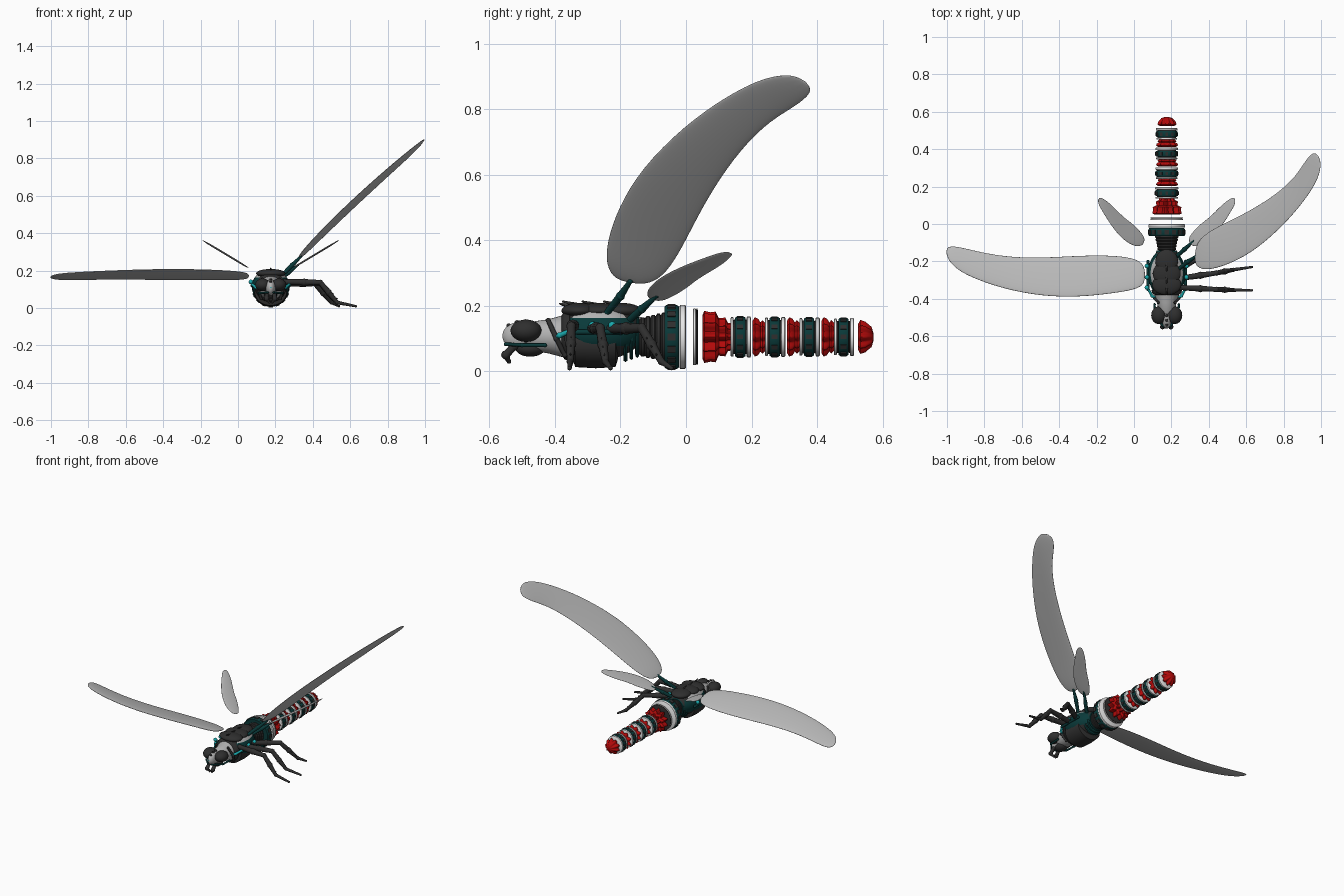
import bpy, bmesh, math
from mathutils import Vector, Matrix

default_cube = bpy.data.objects.get("Cube")
if default_cube:
    bpy.data.objects.remove(default_cube, do_unlink=True)

AXIS_X, AXIS_Z = 0.175, 0.105   # body axis


def material(name, red, green, blue):
    mat = bpy.data.materials.new(name)
    mat.use_nodes = True
    color = (red, green, blue, 1)
    mat.diffuse_color = color
    mat.node_tree.nodes["Principled BSDF"].inputs["Base Color"].default_value = color
    return mat


DARK = material("dark shell", .028, .028, .028)
TEAL = material("dark teal", .003, .042, .042)
CYAN = material("bright cyan", .01, .4, .42)
RED = material("deep red", .45, .003, .003)
WHITE = material("white", .95, .95, .95)
SILVER = material("light grey", .45, .45, .45)
WING = material("wing grey", .5, .5, .5)


def finish(name, bm, mats, rule=None, angle=40):
    """Turn a bmesh into a named, smooth shaded object."""
    bmesh.ops.recalc_face_normals(bm, faces=bm.faces[:])
    for face in bm.faces:
        face.smooth = True
        if rule:
            face.material_index = rule(face.calc_center_median())
    mesh = bpy.data.meshes.new(name)
    bm.to_mesh(mesh)
    bm.free()
    mesh.set_sharp_from_angle(angle=math.radians(angle))
    for mat in mats:
        mesh.materials.append(mat)
    obj = bpy.data.objects.new(name, mesh)
    bpy.context.collection.objects.link(obj)
    return obj


def skin(bm, rings):
    """Bridge rings of points and cap both ends."""
    rows = [[bm.verts.new(p) for p in ring] for ring in rings]
    count = len(rows[0])
    for a, b in zip(rows, rows[1:]):
        for i in range(count):
            j = (i + 1) % count
            bm.faces.new((a[i], a[j], b[j], b[i]))
    bm.faces.new(rows[0])
    bm.faces.new(rows[-1])


def lathe(name, profile, mat, z=AXIS_Z, wide=1, tall=1, lobes=0, fold=0, sides=32):
    """Revolve (y, radius) pairs around the body axis, optionally pleated."""
    bm = bmesh.new()
    rings = []
    for y, r in profile:
        ring = []
        for i in range(sides):
            t = math.tau * i / sides
            q = r * (1 + fold * math.cos(lobes * t))
            ring.append((AXIS_X + wide * q * math.cos(t), y, z + tall * q * math.sin(t)))
        rings.append(ring)
    skin(bm, rings)
    return finish(name, bm, [mat])


def band(name, start, end, r, mat):
    """Ring with bevelled rims."""
    e = (end - start) * .15
    return lathe(name, [(start, r * .95), (start + e, r), (end - e, r), (end, r * .95)], mat)


def ball(name, center, radii, mats, rule=None):
    bm = bmesh.new()
    bmesh.ops.create_uvsphere(bm, u_segments=32, v_segments=24, radius=1,
                              matrix=Matrix.Translation(center) @ Matrix.Diagonal((*radii, 1)))
    return finish(name, bm, mats, rule)


def limb(name, points, radii, mat, sides=10):
    """Tapered links with a round joint at each point."""
    bm = bmesh.new()
    points = [Vector(p) for p in points]
    for a, b, ra, rb in zip(points, points[1:], radii, radii[1:]):
        turn = (b - a).to_track_quat('Z', 'Y').to_matrix().to_4x4()
        bmesh.ops.create_cone(bm, cap_ends=True, segments=sides, radius1=ra, radius2=rb,
                              depth=(b - a).length, matrix=Matrix.Translation((a + b) / 2) @ turn)
    for p, r in zip(points, radii):
        bmesh.ops.create_uvsphere(bm, u_segments=sides, v_segments=6, radius=r * 1.15,
                                  matrix=Matrix.Translation(p))
    return finish(name, bm, [mat])


def studs(name, y, r, count, size, mat):
    """Blocks set around a ring."""
    bm = bmesh.new()
    for i in range(count):
        spin = Matrix.Rotation(math.tau * i / count, 4, 'Y')
        place = Matrix.Translation((AXIS_X, y, AXIS_Z)) @ spin @ Matrix.Translation((0, 0, r))
        bmesh.ops.create_cube(bm, size=1, matrix=place @ Matrix.Diagonal((*size, 1)))
    return finish(name, bm, [mat])


def wing(name, stations, half):
    """Thin lens section swept through (leading, trailing) pairs."""
    pairs = [(Vector(a), Vector(b)) for a, b in stations]
    span = (pairs[-1][0] + pairs[-1][1] - pairs[0][0] - pairs[0][1]).normalized()
    chord = pairs[len(pairs) // 2]
    up = span.cross(chord[1] - chord[0]).normalized()
    rings = []
    for k, (a, b) in enumerate(pairs):
        h = half * (.4 if k in (0, len(pairs) - 1) else 1)
        rings.append([(a + b) / 2 + (a - b) / 2 * math.cos(t) + up * h * math.sin(t)
                      for t in (math.tau * i / 12 for i in range(12))])
    bm = bmesh.new()
    skin(bm, rings)
    obj = finish(name, bm, [WING], angle=180)
    obj.modifiers.new("smooth", 'SUBSURF').levels = 2
    obj.modifiers["smooth"].render_levels = 2


# Large wings: left one raised, right one level
raised = [(-.215, .275, -.125, .262), (-.25, .325, -.068, .285), (-.245, .4, -.018, .355),
          (-.212, .5, .03, .45), (-.142, .62, .09, .56), (-.01, .75, .17, .675),
          (.115, .838, .26, .765), (.24, .903, .352, .815), (.34, .908, .395, .862)]
reach = lambda z: .335 + .95 * (z - .28) + .21 * (z - .28) ** 2
stations = []
for k, (a, b, c, d) in enumerate(raised):
    tilt = .01 + .018 * math.sin(math.pi * k / 8)
    stations.append(((reach(b) - tilt, a, b), (reach(d) + tilt, c, d)))
wing("left_large_wing", stations, .008)
level = [(.06, -.31, -.235), (.03, -.35, -.185), (-.1, -.374, -.162), (-.3, -.397, -.164),
         (-.5, -.39, -.178), (-.7, -.35, -.172), (-.87, -.29, -.136), (-.965, -.235, -.113),
         (-1.005, -.17, -.125)]
stations = []
for x, a, b in level:
    z, tilt = .18 - .04 * (x + .4) ** 2, .13 * (b - a)
    stations.append(((x, a, z + tilt), (x, b, z - tilt)))
wing("right_large_wing", stations, .01)

# Small wings, mirrored
small = [(.122, -.112, .116, -.075), (.162, -.126, .135, -.045), (.214, -.1, .18, .003),
         (.256, -.063, .23, .037), (.302, -.003, .282, .092), (.333, .048, .32, .125),
         (.373, .115, .363, .15)]
for side, label in ((1, "left"), (-1, "right")):
    lift = lambda u, y: (AXIS_X + side * u, y, .217 + (u - .122) * .6)
    wing(label + "_small_wing", [(lift(a, b), lift(c, d)) for a, b, c, d in small], .005)

# Wing struts on the left
limb("front_strut", [(.24, -.24, .18), (.29, -.2, .23), (.335, -.17, .275)], [.01, .012, .007], TEAL)
limb("rear_strut", [(.22, -.18, .15), (.27, -.135, .19), (.32, -.09, .23)], [.01, .012, .006], TEAL)


# Thorax: dark back, grey shoulders, teal flanks
def thorax_rule(p):
    across, height = abs(p.x - AXIS_X), p.z - .12
    if height < -.045 or (across < .055 and height > 0):
        return 0
    return 1 if height > .04 and p.y > -.37 else 2


ball("thorax", (AXIS_X, -.265, .12), (.1, .135, .085), [DARK, SILVER, TEAL], thorax_rule)
lathe("belly_shell", [(-.345, .05), (-.338, .074), (-.275, .078), (-.215, .074), (-.208, .05)],
      DARK, z=.085, wide=1.15, tall=.97)
lathe("front_collar", [(-.38, .06), (-.37, .074), (-.355, .078), (-.35, .07)], DARK, z=.11, wide=1.05)
for y, wide, long in ((-.325, .078, .055), (-.265, .075, .065), (-.2, .06, .065)):
    ball("back_plate", (AXIS_X, y, .185), (wide, long, .024), [DARK])
    limb("back_spine", [(AXIS_X, y, .2), (AXIS_X, y - .05, .213)], [.008, .003], DARK)
for i in range(3):
    y = -.19 + i * .018
    lathe("flank_rib", [(y, .066 - .006 * i), (y + .005, .07 - .006 * i), (y + .011, .066 - .006 * i)],
          TEAL, tall=1.1)

# Cyan joints and side beams
for side in (1, -1):
    for y in (-.34, -.285, -.225):
        ball("side_joint", (AXIS_X + side * .106, y, .14), (.012, .012, .012), [CYAN])
    limb("side_beam", [(AXIS_X + side * .1, -.35, .12), (AXIS_X + side * .1, -.2, .12)], [.008, .008], TEAL)
    limb("chest_tube", [(AXIS_X + side * .098, -.35, .125), (AXIS_X + side * .078, -.385, .11),
                        (AXIS_X + side * .05, -.4, .1)], [.007, .008, .006], CYAN)

# Waist
waist = []
for i in range(6):
    y, r = -.155 + i * .016, .047 + .003 * i
    waist += [(y, r * .94), (y + .003, r), (y + .011, r), (y + .014, r * .94)]
lathe("ribbed_waist", waist, DARK, tall=1.2)

# Tail base
band("tail_collar", -.065, -.022, .098, TEAL)
studs("collar_studs", -.044, .097, 16, (.022, .024, .008), DARK)
band("tail_collar_rim", -.02, 0, .098, WHITE)
band("flange_white", .021, .031, .086, WHITE)
band("flange_dark", .031, .036, .086, DARK)
lathe("red_ruffle", [(.05, .058), (.056, .07), (.075, .066), (.09, .068), (.1, .05), (.12, .052),
                     (.128, .038), (.14, .036)], RED, lobes=11, fold=.15, sides=88)

# Repeating tail segments
for i in range(4):
    y, r = .165 + i * .105, .062 - .0015 * i
    band("segment_front_rim", y - .029, y - .02, r * .97, WHITE)
    band("segment_front_seal", y - .02, y - .015, r * .85, DARK)
    band("segment_ring", y - .015, y + .016, r, TEAL)
    studs("segment_studs", y, r, 12, (.014, .018, .005), DARK)
    band("segment_rear_seal", y + .016, y + .02, r * .85, DARK)
    band("segment_rear_rim", y + .02, y + .033, r, WHITE)
    if i < 3:
        lathe("red_bulb", [(y + .038, .044), (y + .045, .054), (y + .055, .05), (y + .062, .04),
                           (y + .068, .046), (y + .077, .038)], RED, lobes=9, fold=.13, sides=72)
lathe("red_tail_tip", [(.525, .036), (.532, .047), (.548, .042), (.555, .036), (.566, .028), (.572, .01)],
      RED, lobes=9, fold=.12, sides=72)

# Head
lathe("head_shell", [(-.495, .025), (-.46, .046), (-.42, .052), (-.375, .064)], SILVER, z=.107)
ball("jaw", (AXIS_X, -.475, .07), (.035, .045, .025), [DARK])
ball("snout", (AXIS_X, -.51, .108), (.026, .05, .042), [SILVER])
for y, z in ((-.54, .14), (-.515, .15), (-.49, .153)):
    ball("brow_stud", (AXIS_X, y, z), (.008, .008, .006), [DARK])
for side in (1, -1):
    x = AXIS_X + side * .043
    ball("eye", (x, -.488, .124), (.04, .047, .034), [DARK])
    limb("cheek_line", [(x + side * .022, -.43, .08), (x + side * .018, -.5, .08),
                        (AXIS_X + side * .015, -.55, .083)], [.006, .006, .005], TEAL)
    limb("mandible", [(AXIS_X + side * .02, -.525, .075), (AXIS_X + side * .022, -.55, .05),
                      (AXIS_X + side * .008, -.54, .03)], [.011, .012, .006], DARK)
    limb("neck_strap", [(AXIS_X + side * .045, -.42, .155), (AXIS_X + side * .066, -.395, .1),
                        (AXIS_X + side * .052, -.37, .05)], [.007, .008, .007], DARK)
ball("forehead_light", (AXIS_X, -.55, .11), (.01, .01, .01), [CYAN])

# Legs on the left: hip, knee, ankle, toe
legs = {"front_leg": [(.25, -.34, .14), (.44, -.35, .137), (.53, -.353, .03), (.63, -.355, .01)],
        "middle_leg": [(.25, -.29, .13), (.44, -.262, .132), (.53, -.245, .03), (.63, -.23, .01)],
        "rear_leg": [(.25, -.24, .13), (.41, -.135, .132), (.5, -.075, .03), (.54, -.045, .01)]}
for name, points in legs.items():
    hip, knee, ankle, toe = map(Vector, points)
    limb(name, [hip, hip.lerp(knee, .55), knee, knee.lerp(ankle, .5), ankle, toe],
         [.014, .017, .013, .015, .01, .006], DARK)
    for t in (.25, .5, .75):
        spot = knee.lerp(ankle, t)
        limb(name + "_spur", [spot, spot + Vector((.024, 0, -.006))], [.006, .002], DARK, sides=6)
